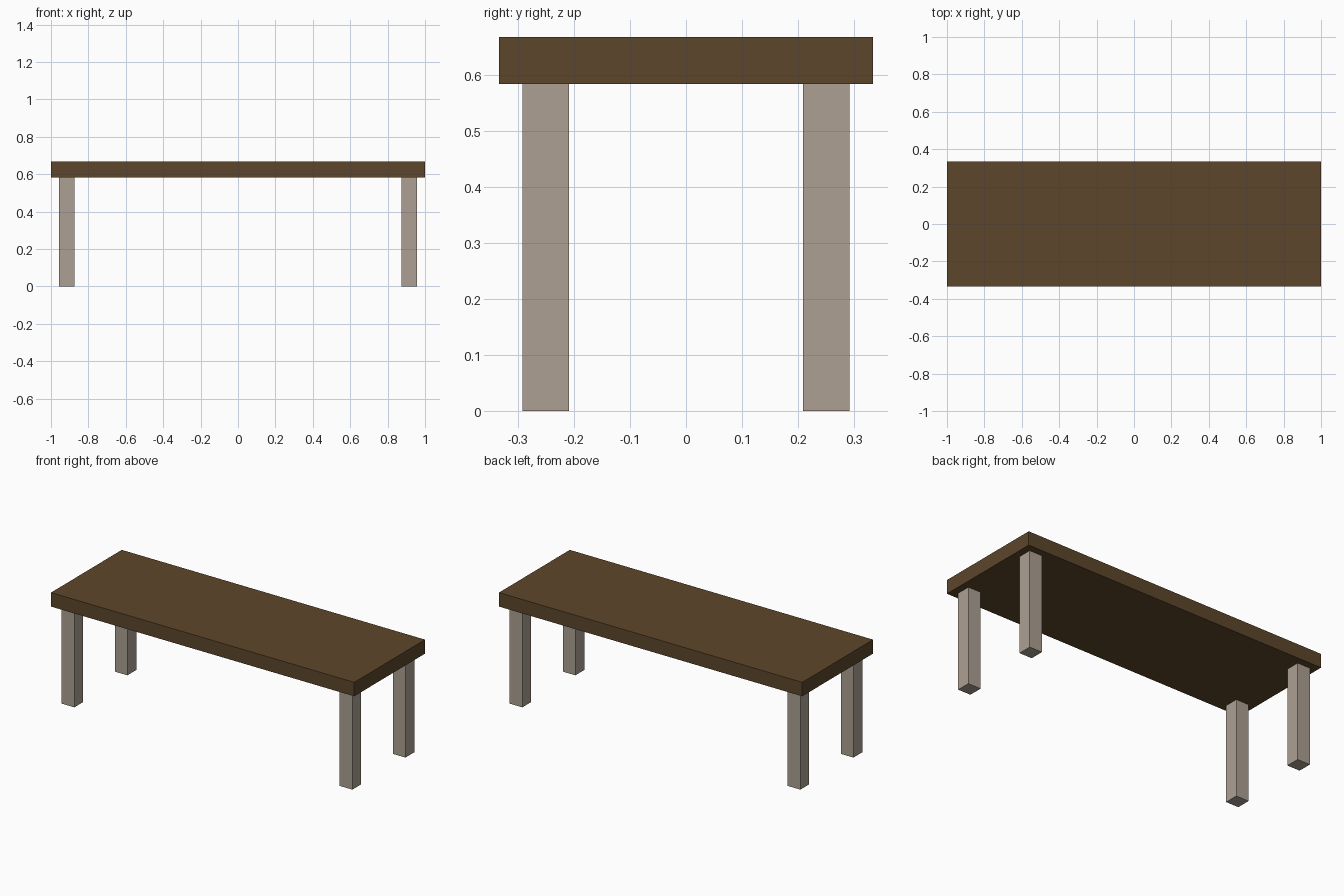
import bpy

cube = bpy.data.objects.get("Cube")
if cube:
    bpy.data.objects.remove(cube, do_unlink=True)


def make_material(name, rgb):
    mat = bpy.data.materials.new(name)
    mat.use_nodes = True
    color = (*rgb, 1.0)
    mat.diffuse_color = color
    mat.node_tree.nodes["Principled BSDF"].inputs["Base Color"].default_value = color
    return mat


def make_box(name, center, size, mat):
    bpy.ops.mesh.primitive_cube_add(size=1, location=center)
    obj = bpy.context.object
    obj.name = name
    obj.scale = size
    bpy.ops.object.transform_apply(location=False, rotation=False, scale=True)
    obj.data.materials.append(mat)
    return obj


dark_wood = make_material("dark brown wood", (0.110, 0.061, 0.025))
pale_wood = make_material("pale grey brown wood", (0.413, 0.352, 0.287))

# Every size is a multiple of the plank thickness
T = 1 / 12
LEG_HEIGHT = 7 * T

# Table top
make_box("table_top", (0, 0, LEG_HEIGHT + T / 2), (24 * T, 8 * T, T), dark_wood)

# Four square legs, inset from the corners
for x_side, x in (("left", 11 * T), ("right", -11 * T)):
    for y_side, y in (("front", -3 * T), ("back", 3 * T)):
        make_box(f"{y_side}_{x_side}_leg", (x, y, LEG_HEIGHT / 2),
                 (T, T, LEG_HEIGHT), pale_wood)
